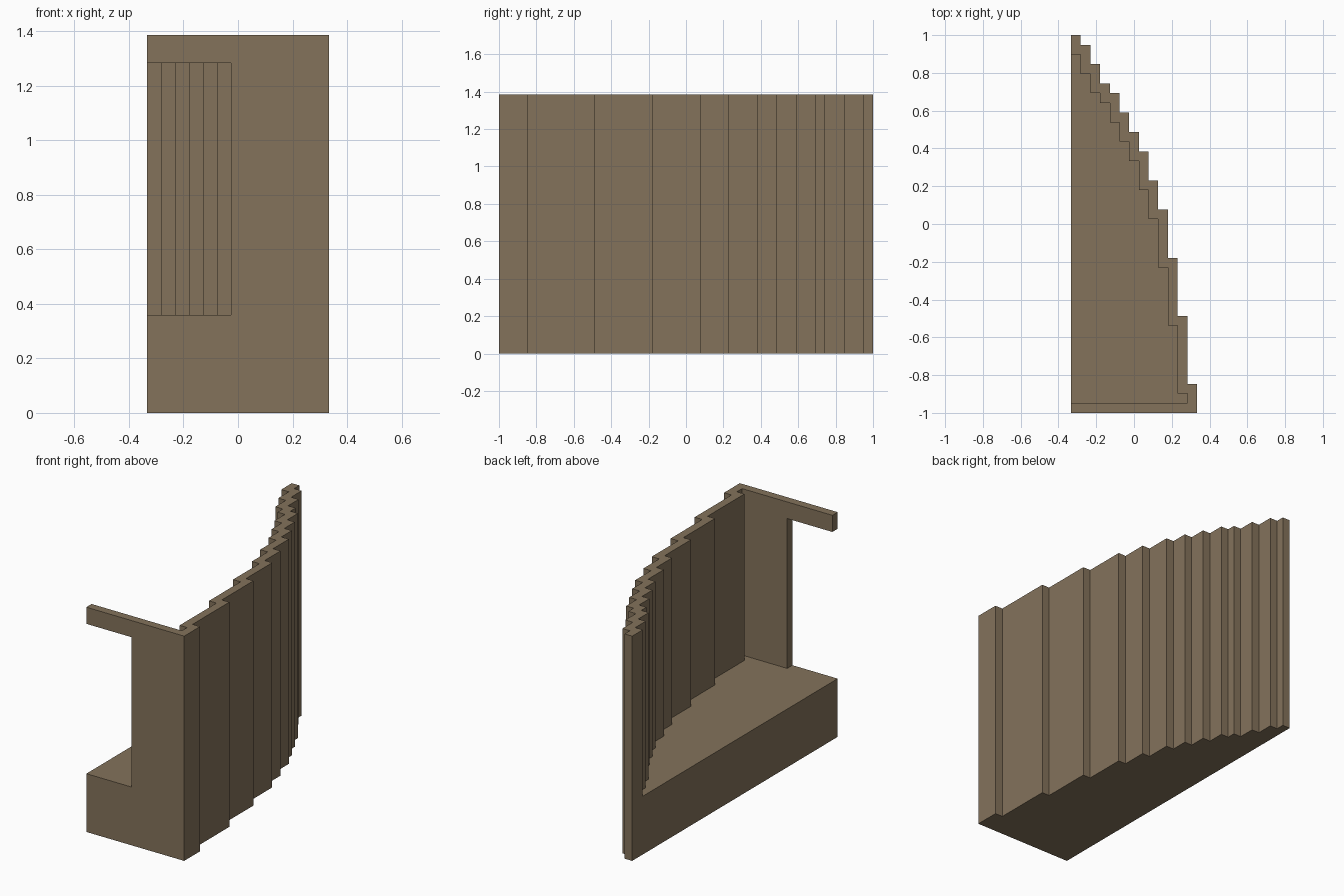
import bpy
import bmesh

if "Cube" in bpy.data.objects:
    bpy.data.objects.remove(bpy.data.objects["Cube"])

U = 2 / 39                    # modelling grid unit
W, D, H = 13, 39, 27          # overall size in grid units
FLOOR, LINTEL = 7, 25         # floor level and underside of the lintel
# depth of the outer stepped edge, one value per column from left to right
STEPS = [39, 38, 36, 34, 33, 31, 29, 27, 24, 21, 16, 10, 3]

mat = bpy.data.materials.new("weathered brown")
mat.diffuse_color = (0.23, 0.17, 0.105, 1)
mat.use_nodes = True
mat.node_tree.nodes["Principled BSDF"].inputs["Base Color"].default_value = mat.diffuse_color


def stepped_outline(depths, front, left):
    """Closed outline of side-by-side columns with different depths."""
    pts = [(left, front)]
    for i, d in enumerate(depths):
        pts += [(left if i == 0 else i, d), (i + 1, d)]
    pts.append((len(depths), front))
    return pts


def prism(name, outline, z0, z1):
    """Extrude a grid-unit outline straight up from z0 to z1."""
    bm = bmesh.new()
    base = [bm.verts.new(((x - W / 2) * U, (y - D / 2) * U, z0 * U)) for x, y in outline]
    face = bm.faces.new(base)
    top = bmesh.ops.extrude_face_region(bm, geom=[face], use_keep_orig=True)["geom"]
    for v in top:
        if isinstance(v, bmesh.types.BMVert):
            v.co.z = z1 * U
    bmesh.ops.recalc_face_normals(bm, faces=bm.faces)
    me = bpy.data.meshes.new(name)
    bm.to_mesh(me)
    bm.free()
    me.materials.append(mat)
    ob = bpy.data.objects.new(name, me)
    bpy.context.collection.objects.link(ob)
    return ob


def cut(target, cutter):
    """Subtract the cutter and throw it away."""
    mod = target.modifiers.new("cut", 'BOOLEAN')
    mod.operation = 'DIFFERENCE'
    mod.solver = 'EXACT'
    mod.object = cutter
    cutter.hide_render = True
    bpy.context.view_layer.objects.active = target
    bpy.ops.object.modifier_apply(modifier=mod.name)
    bpy.data.objects.remove(cutter)


# solid block with the stepped curve on its right side
shell = prism("stepped_shell", stepped_outline(STEPS, 0, 0), 0, H)

# hollow interior, open at the left and top, leaving a one-unit wall
room = [d - 1 for d in STEPS[1:]]
cut(shell, prism("room_cutter", stepped_outline(room, 1, -2), FLOOR, H + 2))

# opening in the front wall below the lintel
cut(shell, prism("opening_cutter", [(-2, -2), (6, -2), (6, 2), (-2, 2)], FLOOR, LINTEL))
